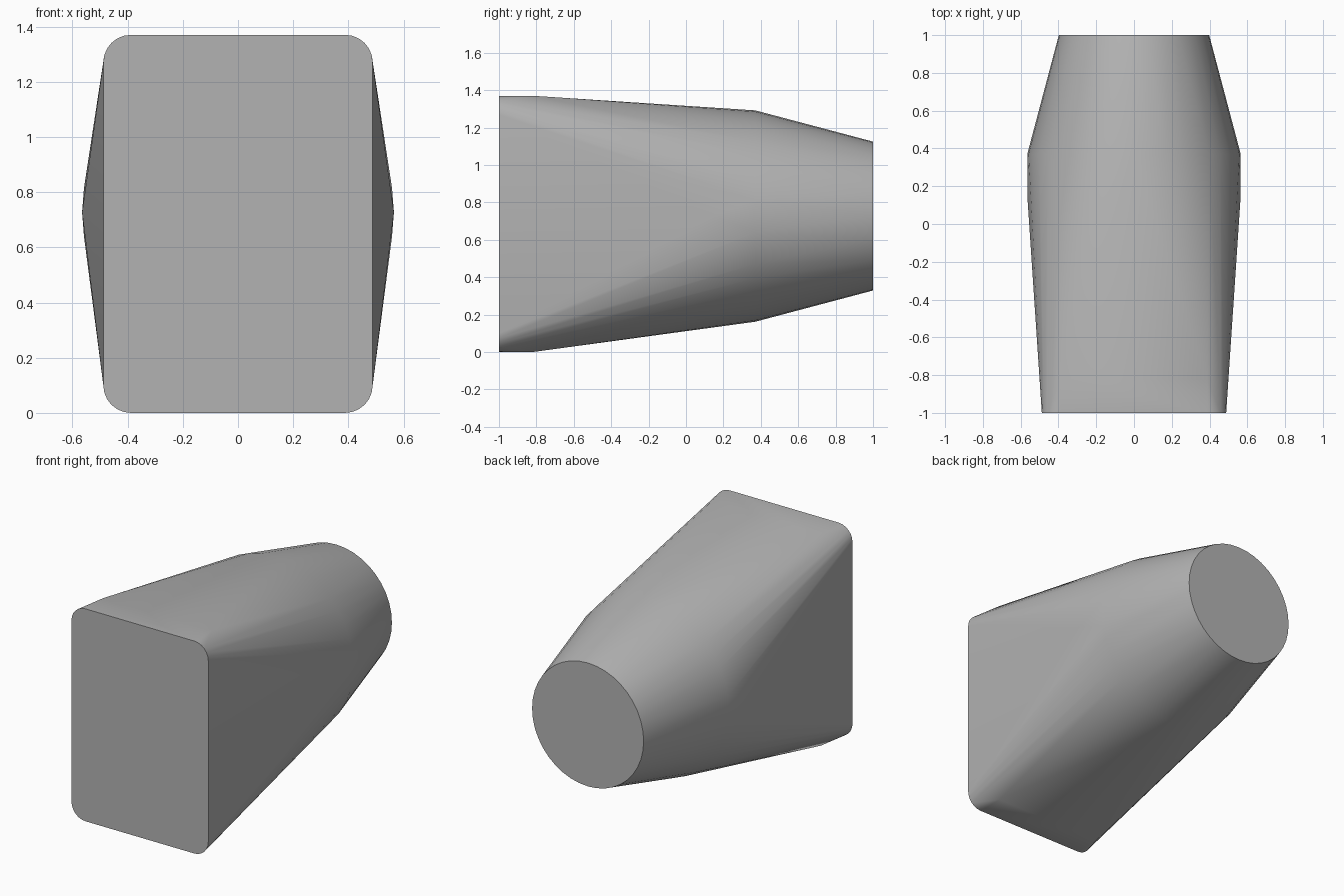
import bpy
import bmesh
import math

cube = bpy.data.objects.get("Cube")
if cube:
    bpy.data.objects.remove(cube, do_unlink=True)

HALF_W, HEIGHT, CORNER = 0.488, 1.37, 0.1   # rectangular end
AXIS_Z, WAIST_R, END_R = 0.727, 0.565, 0.398  # round end
SEGMENTS = 40


def ring(radius, y):
    """Circle of points around the y axis."""
    return [(radius * math.cos(2 * math.pi * i / SEGMENTS), y,
             AXIS_Z + radius * math.sin(2 * math.pi * i / SEGMENTS))
            for i in range(SEGMENTS)]


def rounded_rectangle(y, steps=6):
    """Rectangle with rounded corners, standing on z = 0."""
    points = []
    for sx in (-1, 1):
        for sz in (-1, 1):
            for i in range(steps + 1):
                a = math.pi / 2 * i / steps
                points.append((sx * (HALF_W - CORNER + CORNER * math.cos(a)), y,
                               HEIGHT / 2 + sz * (HEIGHT / 2 - CORNER + CORNER * math.sin(a))))
    return points


# Sections of the adapter: rectangle, round waist, round end
points = rounded_rectangle(-1.0) + ring(WAIST_R, 0.37) + ring(END_R, 1.0)
for s in (-1, 1):
    # Short level strip along the top and bottom edges
    points += [(s * (HALF_W - CORNER), -0.82, z) for z in (0.0, HEIGHT)]
    # Point where each flat side meets the waist
    points.append((s * WAIST_R, 0.15, AXIS_Z))

# Skin the sections with one convex surface
bm = bmesh.new()
for p in points:
    bm.verts.new(p)
hull = bmesh.ops.convex_hull(bm, input=bm.verts)
loose = {g for g in hull["geom_interior"] + hull["geom_unused"]
         if isinstance(g, bmesh.types.BMVert)}
bmesh.ops.delete(bm, geom=list(loose), context='VERTS')
bmesh.ops.dissolve_limit(bm, angle_limit=math.radians(0.2),
                         verts=bm.verts, edges=bm.edges)
bmesh.ops.recalc_face_normals(bm, faces=bm.faces)

mesh = bpy.data.meshes.new("duct_adapter")
bm.to_mesh(mesh)
bm.free()
adapter = bpy.data.objects.new("duct_adapter", mesh)
bpy.context.collection.objects.link(adapter)

# Plain grey material
grey = bpy.data.materials.new("grey")
grey.use_nodes = True
colour = (0.45, 0.45, 0.45, 1.0)
grey.diffuse_color = colour
grey.node_tree.nodes["Principled BSDF"].inputs["Base Color"].default_value = colour
mesh.materials.append(grey)

# Smooth sides with crisp end caps
bpy.ops.object.select_all(action='DESELECT')
adapter.select_set(True)
bpy.context.view_layer.objects.active = adapter
bpy.ops.object.shade_smooth_by_angle(angle=math.radians(30))
